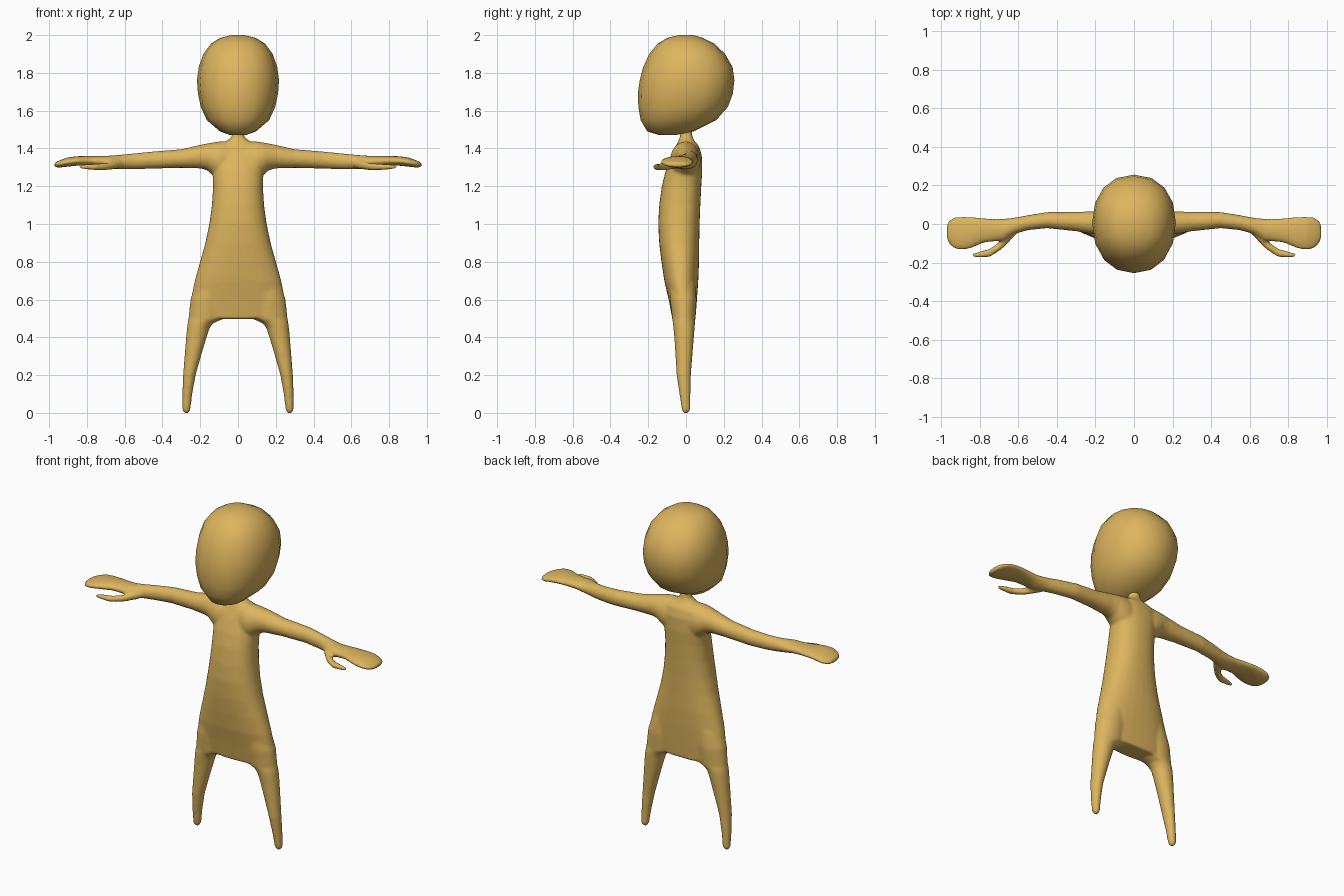
import bpy, bmesh
from math import cos, sin, pi

gold = bpy.data.materials.new("gold")
gold.diffuse_color = (0.72, 0.46, 0.11, 1)


def spow(v, p):
    return abs(v) ** p * (1 if v >= 0 else -1)


def loft(bm, sections, axis="z", side=1, n=24, power=2.0):
    """Skin of ovals; each section = (t, a0, a1, y0, y1).
    t runs along the axis, a is the other axis (x or z), y is the depth."""
    rings = []
    for t, a0, a1, y0, y1 in sections:
        ring = []
        for i in range(n):
            ang = 2 * pi * i / n
            a = (a0 + a1) / 2 + (a1 - a0) / 2 * spow(cos(ang), 2 / power)
            y = (y0 + y1) / 2 + (y1 - y0) / 2 * spow(sin(ang), 2 / power)
            ring.append(bm.verts.new((side * a, y, t) if axis == "z" else (side * t, y, a)))
        rings.append(ring)
    for r, s in zip(rings, rings[1:]):
        for i in range(n):
            j = (i + 1) % n
            bm.faces.new((r[i], r[j], s[j], s[i]))
    bm.faces.new(rings[0])
    bm.faces.new(rings[-1])


def finish(bm, name):
    bmesh.ops.recalc_face_normals(bm, faces=bm.faces)
    me = bpy.data.meshes.new(name)
    bm.to_mesh(me)
    bm.free()
    me.materials.append(gold)
    for p in me.polygons:
        p.use_smooth = True
    ob = bpy.data.objects.new(name, me)
    bpy.context.collection.objects.link(ob)
    return ob


# head: oval rings leaning forward at the chin
bm = bmesh.new()
head = [(1.47, .04, -.14, -.06), (1.49, .095, -.205, .04), (1.55, .165, -.24, .16),
        (1.62, .197, -.252, .222), (1.69, .212, -.255, .248), (1.76, .217, -.245, .256),
        (1.83, .208, -.227, .247), (1.90, .184, -.195, .207), (1.955, .143, -.15, .15),
        (1.985, .095, -.10, .09), (2.0, .035, -.04, .04)]
loft(bm, [(z, -w, w, y0, y1) for z, w, y0, y1 in head], n=16, power=2.2)
finish(bm, "head")

# torso and neck
bm = bmesh.new()
torso = [(.497, .24, -.072, .05), (.6, .25, -.092, .058), (.7, .229, -.115, .065),
         (.8, .201, -.13, .069), (.9, .173, -.142, .07), (1.0, .152, -.147, .072),
         (1.1, .138, -.142, .076), (1.2, .132, -.128, .081), (1.28, .135, -.108, .086),
         (1.36, .14, -.078, .084), (1.41, .125, -.056, .07), (1.44, .06, -.04, .045),
         (1.46, .034, -.032, .034), (1.5, .03, -.03, .03)]
loft(bm, [(z, -w, w, y0, y1) for z, w, y0, y1 in torso], n=32, power=2.3)

leg = [(-.002, .262, .284, -.011, .011), (.015, .252, .295, -.022, .023),
       (.1, .242, .295, -.035, .024), (.2, .224, .291, -.05, .026),
       (.3, .196, .283, -.056, .034), (.4, .166, .275, -.062, .042),
       (.45, .15, .27, -.067, .046), (.475, .13, .267, -.07, .048),
       (.497, .08, .263, -.073, .05), (.6, .06, .252, -.085, .056), (.7, .05, .22, -.09, .05)]
arm = [(0, 1.22, 1.44, -.07, .07), (.1, 1.235, 1.437, -.085, .078),
       (.135, 1.26, 1.432, -.078, .075), (.165, 1.285, 1.426, -.066, .07),
       (.2, 1.294, 1.419, -.055, .066), (.3, 1.297, 1.396, -.038, .063),
       (.45, 1.293, 1.384, -.022, .062), (.55, 1.289, 1.374, -.032, .046),
       (.62, 1.289, 1.367, -.052, .033), (.68, 1.294, 1.362, -.088, .027),
       (.72, 1.302, 1.360, -.090, .026), (.78, 1.308, 1.360, -.098, .031),
       (.85, 1.309, 1.359, -.128, .037), (.90, 1.304, 1.353, -.136, .040),
       (.94, 1.299, 1.339, -.125, .034), (.963, 1.299, 1.329, -.10, .015),
       (.973, 1.306, 1.322, -.07, -.012)]
thumb = [(.61, 1.30, 1.34, -.05, -.01), (.65, 1.29, 1.335, -.095, -.04),
         (.68, 1.286, 1.327, -.125, -.07), (.71, 1.284, 1.322, -.148, -.102),
         (.75, 1.285, 1.319, -.172, -.128), (.80, 1.288, 1.317, -.175, -.142),
         (.83, 1.292, 1.313, -.173, -.15), (.84, 1.298, 1.309, -.168, -.156)]

# legs, arms with mitten hands, and thumbs on both sides
for side in (-1, 1):
    loft(bm, leg, "z", side)
    loft(bm, arm, "x", side)
    loft(bm, thumb, "x", side, n=12)
body = finish(bm, "body")

# fuse the body parts into one soft skin
fuse = body.modifiers.new("fuse", "REMESH")
fuse.mode = "VOXEL"
fuse.voxel_size = .008
fuse.use_smooth_shade = True
soft = body.modifiers.new("soften", "SMOOTH")
soft.factor = .5
soft.iterations = 6
